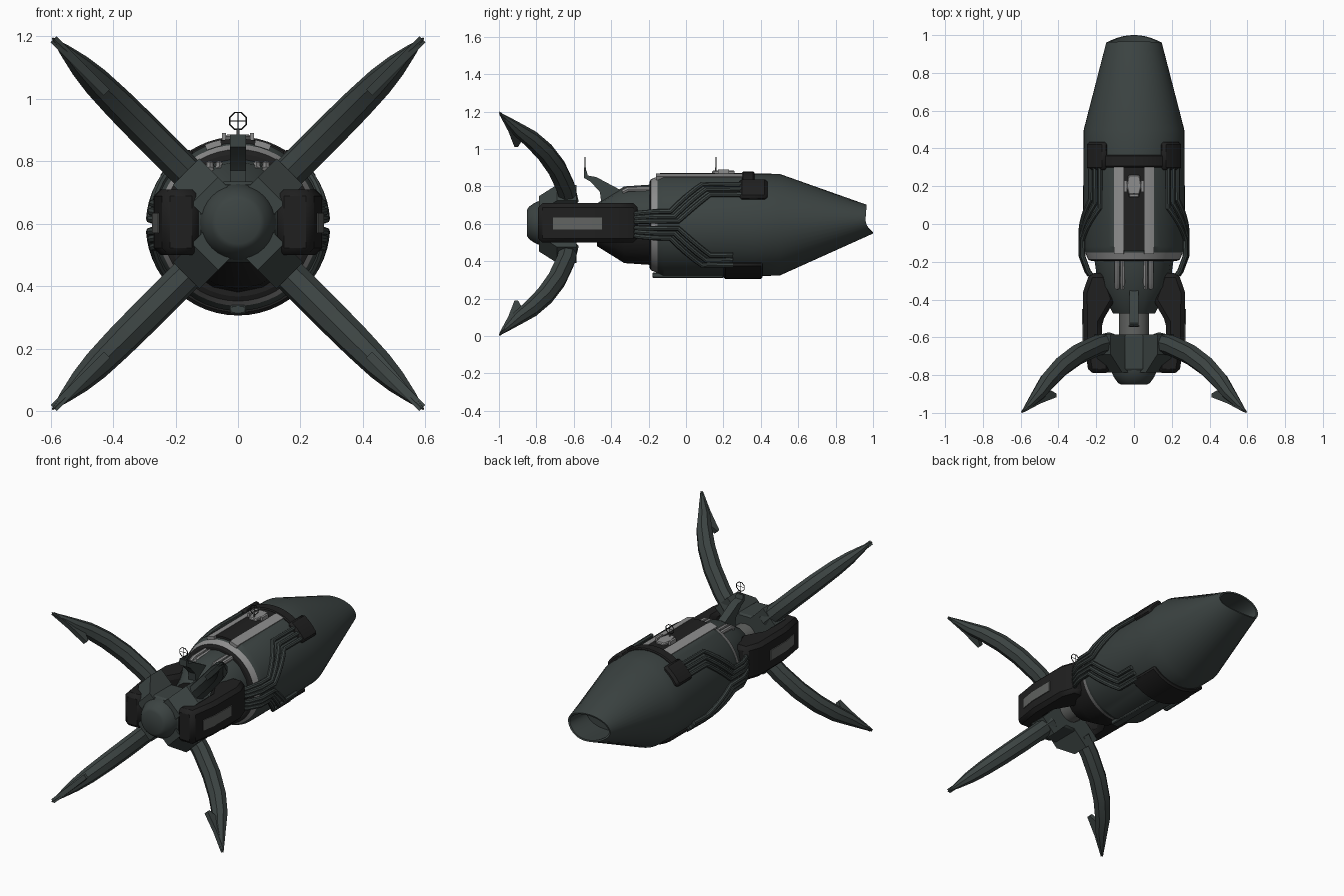
import bpy, bmesh, math
from mathutils import Vector

if "Cube" in bpy.data.objects:
    bpy.data.objects.remove(bpy.data.objects["Cube"])

CZ = 0.595          # height of the hull axis
R2 = math.sqrt(2)


def material(name, col):
    m = bpy.data.materials.new(name)
    m.diffuse_color = (*col, 1)
    m.use_nodes = True
    m.node_tree.nodes["Principled BSDF"].inputs["Base Color"].default_value = m.diffuse_color
    return m


HULL = material("green_grey", (0.044, 0.056, 0.054))
DARK = material("near_black", (0.014, 0.014, 0.014))
LIGHT = material("light_grey", (0.27, 0.27, 0.27))
MID = material("mid_grey", (0.12, 0.125, 0.12))


def finish(name, bm, mats, angle=30, rule=None, bevel=0):
    bmesh.ops.recalc_face_normals(bm, faces=bm.faces)
    if rule:
        for f in bm.faces:
            f.material_index = rule(f)
    me = bpy.data.meshes.new(name)
    bm.to_mesh(me)
    bm.free()
    for m in mats:
        me.materials.append(m)
    ob = bpy.data.objects.new(name, me)
    bpy.context.collection.objects.link(ob)
    if bevel:
        b = ob.modifiers.new("bevel", 'BEVEL')
        b.width, b.segments, b.limit_method = bevel, 1, 'ANGLE'
    bpy.ops.object.select_all(action='DESELECT')
    ob.select_set(True)
    bpy.context.view_layer.objects.active = ob
    bpy.ops.object.shade_smooth_by_angle(angle=math.radians(angle))
    return ob


def loft(name, rings, mats, n=48, rule=None, lip=None, angle=30):
    """Skin elliptical rings (y, centre z, radius x, radius z) along y."""
    bm = bmesh.new()
    rows = []
    for i, (y, cz, rx, rz) in enumerate(rings):
        row = []
        for k in range(n):
            a = 2 * math.pi * k / n
            dy = lip(i, math.sin(a)) if lip else 0
            row.append(bm.verts.new((rx * math.cos(a), y + dy, cz + rz * math.sin(a))))
        rows.append(row)
    for r0, r1 in zip(rows, rows[1:]):
        for k in range(n):
            bm.faces.new((r0[k], r0[(k + 1) % n], r1[(k + 1) % n], r1[k]))
    bm.faces.new(rows[0])
    bm.faces.new(rows[-1])
    return finish(name, bm, mats, angle, rule)


def prism(name, pts, w0, w1, place, mat, bevel=0):
    """Extrude a flat outline from w0 to w1; place(u, v, w) gives the position."""
    bm = bmesh.new()
    a = [bm.verts.new(place(u, v, w0)) for u, v in pts]
    b = [bm.verts.new(place(u, v, w1)) for u, v in pts]
    bm.faces.new(a)
    bm.faces.new(b)
    n = len(pts)
    for k in range(n):
        bm.faces.new((a[k], a[(k + 1) % n], b[(k + 1) % n], b[k]))
    return finish(name, bm, [mat], 30, None, bevel)


def box(name, x0, x1, y0, y1, z0, z1, mat, bevel=0):
    return prism(name, [(x0, y0), (x1, y0), (x1, y1), (x0, y1)], z0, z1,
                 lambda u, v, w: (u, v, w), mat, bevel)


def tube(name, pts, r, mat, radii=None, closed=False, res=2):
    cu = bpy.data.curves.new(name, 'CURVE')
    cu.dimensions, cu.bevel_depth, cu.bevel_resolution, cu.use_fill_caps = '3D', r, res, True
    sp = cu.splines.new('POLY')
    sp.points.add(len(pts) - 1)
    for i, p in enumerate(pts):
        sp.points[i].co = (*p, 1)
        sp.points[i].radius = radii[i] if radii else 1
    sp.use_cyclic_u = closed
    tmp = bpy.data.objects.new(name + "_path", cu)
    bpy.context.collection.objects.link(tmp)
    dg = bpy.context.evaluated_depsgraph_get()
    me = bpy.data.meshes.new_from_object(tmp.evaluated_get(dg))
    bm = bmesh.new()
    bm.from_mesh(me)
    bpy.data.objects.remove(tmp)
    bmesh.ops.remove_doubles(bm, verts=bm.verts, dist=1e-5)
    return finish(name, bm, [mat], 40, lambda f: 0)


def cyl(r, deg, y):
    a = math.radians(deg)
    return (r * math.cos(a), y, CZ + r * math.sin(a))


def arc_plate(name, r0, r1, a0, a1, y0, y1, mat, n=12, bevel=0):
    angs = [a0 + (a1 - a0) * k / n for k in range(n + 1)]
    pts = [(r1, a) for a in angs] + [(r0, a) for a in reversed(angs)]
    return prism(name, pts, y0, y1, cyl, mat, bevel)


# Main hull with pale front ring and hollow, wavy-lipped tail
def lip(i, s):
    return (0.04 * max(0, -s) ** 2 + 0.006 * max(0, s)) if i in (6, 7) else 0


def hull_rule(f):
    c = f.calc_center_median()
    if c.y < -0.19:
        return 1
    return 2 if c.y < -0.155 else 0


loft("hull", [(-0.195, CZ, 0.228, 0.228), (-0.188, CZ, 0.243, 0.243), (-0.152, CZ, 0.258, 0.258),
              (-0.12, CZ, 0.270, 0.274), (0.37, CZ, 0.268, 0.274), (0.50, CZ, 0.266, 0.272),
              (0.96, 0.625, 0.147, 0.077), (0.958, 0.625, 0.136, 0.068),
              (0.80, 0.62, 0.13, 0.075)], [HULL, DARK, LIGHT], rule=hull_rule, lip=lip, angle=25)

# Front neck: green above, black below
loft("neck_cone", [(-0.475, CZ, 0.11, 0.115), (-0.33, CZ, 0.19, 0.205), (-0.185, CZ, 0.21, 0.215)],
     [HULL, DARK], n=16, rule=lambda f: int(f.calc_center_median().z < CZ + 0.02))
loft("neck_rod", [(-0.60, 0.6, 0.08, 0.08), (-0.45, 0.6, 0.08, 0.08)], [MID], n=16)

# Hub with domed nose
loft("hub_dome", [(-0.85, 0.605, 0.07, 0.07), (-0.84, 0.605, 0.086, 0.086), (-0.81, 0.605, 0.107, 0.107),
                  (-0.775, 0.605, 0.122, 0.122), (-0.74, 0.605, 0.122, 0.122)], [HULL], n=32, angle=50)
c = 0.055
octo = [(-.13, -c), (-c, -.13), (c, -.13), (.13, -c), (.13, c), (c, .13), (-c, .13), (-.13, c)]
prism("hub_core", octo, -0.775, -0.585, lambda u, v, w: (u, w, 0.605 + v), HULL, 0.01)

# Four claw arms with sockets and barbs on the diagonals
path = [(.12, -.625), (.20, -.645), (.30, -.692), (.385, -.755), (.455, -.83), (.505, -.90), (.555, -.957), (.594, -.998)]
radii = [.053, .054, .054, .052, .047, .037, .020, .003]
socket = [(.05, -.785), (.15, -.785), (.235, -.69), (.235, -.585), (.05, -.585)]
barb = [(.835, -.996), (.714, -.95), (.594, -.917), (.594, -.898), (.65, -.875), (.72, -.885)]
for sx, h in ((1, "right"), (-1, "left")):
    for sz, v in ((1, "upper"), (-1, "lower")):
        def diag(rho, y, w, sx=sx, sz=sz):
            return (sx * (rho + w) / R2, y, 0.6 + sz * (rho - w) / R2)
        tag = f"{v}_{h}"
        prism("socket_" + tag, socket, -0.06, 0.06, diag, HULL)
        tube("claw_" + tag, [(sx * d, y, 0.6 + sz * d) for d, y in path], 1.0, HULL, radii)
        prism("barb_" + tag, barb, -0.014, 0.014, diag, HULL)

# Side pods with grey inset panels, and pipes hugging the hull
pod = [(.125, -.79), (.24, -.79), (.268, -.61), (.27, -.36), (.235, -.26), (.15, -.26),
       (.10, -.40), (.17, -.52), (.17, -.60), (.125, -.63)]
panel = [(.257, -.71), (.273, -.61), (.275, -.45), (.262, -.45), (.26, -.61), (.245, -.71)]
for sx, h in ((1, "right"), (-1, "left")):
    def side(u, v, w, sx=sx):
        return (sx * u, v, w)
    prism("pod_" + h, pod, 0.5, 0.71, side, DARK, 0.022)
    prism("pod_panel_" + h, panel, 0.57, 0.635, side, MID)
    for sz, v in ((1, "upper"), (-1, "lower")):
        for k, (a0, a1) in enumerate(((14.5, 50), (9, 42.5), (4, 35))):
            yk = 0.022 * k
            pts = [(.235, a0, -.27), (.25, a0, -.25), (.28, a0, -.17), (.282, a0, -.085 + yk)]
            pts += [(.282, a0 + (a1 - a0) * t / 5, -.085 + yk + .17 * t / 5) for t in range(1, 6)]
            pts.append((.28, a1, .33 if sz > 0 else .25))
            tube(f"pipe_{v}_{h}_{k}", [(sx * p[0], p[1], p[2])
                 for p in (cyl(r, sz * a, y) for r, a, y in pts)], 0.0135, HULL)

# Clamps over the top and bottom of the hull
arc_plate("top_clamp", 0.25, 0.284, 50, 130, 0.30, 0.365, DARK, bevel=0.006)
for a, h in ((30, "right"), (122, "left")):
    arc_plate("clamp_end_" + h, 0.25, 0.296, a, a + 28, 0.285, 0.435, DARK, 5, 0.014)
arc_plate("bottom_clamp", 0.25, 0.289, 228, 312, 0.20, 0.41, DARK, bevel=0.01)
box("keel", -0.025, 0.025, -0.18, 0.2, 0.31, 0.34, HULL, 0.005)

# Deck strips on the hull top
arc_plate("deck_panel", 0.26, 0.277, 78.5, 101.5, -0.14, 0.30, DARK, 6)
for a, h in ((67.5, "right"), (101.5, "left")):
    arc_plate("deck_strip_" + h, 0.26, 0.279, a, a + 11, -0.16, 0.31, LIGHT, 4)

# Pale twin rods at the front of the hull
for x in (-0.09, -0.06, 0.06, 0.09):
    tube("front_rod", [(x, -.34, .77), (x, -.31, .785), (x, -.18, .787)], 0.014, LIGHT)

# Sight bracket and sight mount
bracket = [(-.545, .885), (-.532, .885), (-.525, .858), (-.48, .85), (-.33, .77), (-.30, .70),
           (-.45, .69), (-.46, .77), (-.51, .825), (-.545, .845)]
prism("sight_bracket", bracket, -0.025, 0.025, lambda u, v, w: (w, u, v), HULL)
prism("sight_mount", [(-.04, .2), (-.025, .14), (.025, .14), (.04, .2), (.03, .26), (-.03, .26)],
      0.86, 0.885, lambda u, v, w: (u, v, w), LIGHT, 0.005)
for x in (-0.045, 0.045):
    box("mount_stud", x - .007, x + .007, .17, .23, .865, .89, LIGHT)

# Eight-sided wire sights with cross hairs
for y, h in ((-0.54, "front"), (0.16, "rear")):
    ring = [(.029 * math.cos((k + .5) * math.pi / 4), y, .929 + .029 * math.sin((k + .5) * math.pi / 4))
            for k in range(8)]
    tube(h + "_sight_ring", ring, 0.0025, DARK, closed=True, res=1)
    tube(h + "_sight_post", [(0, y, .87), (0, y, .902)], 0.005, MID, res=1)
    tube(h + "_hair_upright", [(0, y, .90), (0, y, .957)], 0.0014, DARK, res=1)
    tube(h + "_hair_level", [(-.028, y, .929), (.028, y, .929)], 0.0014, DARK, res=1)
